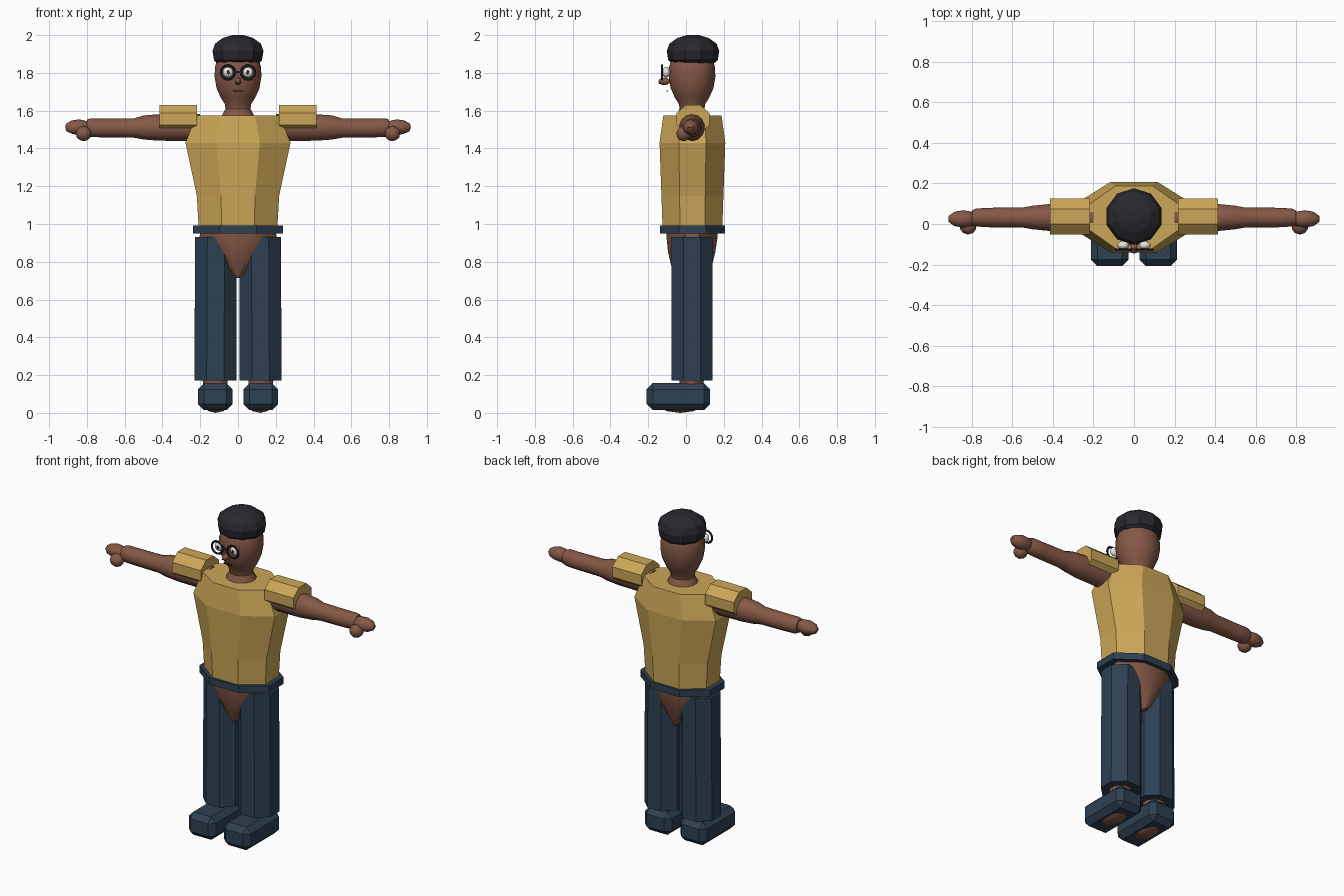
import bpy, bmesh, math
from mathutils import Matrix, Vector

if "Cube" in bpy.data.objects:
    bpy.data.objects.remove(bpy.data.objects["Cube"])


def material(name, rgb):
    m = bpy.data.materials.new(name)
    m.diffuse_color = (*rgb, 1)
    m.use_nodes = True
    m.node_tree.nodes["Principled BSDF"].inputs["Base Color"].default_value = m.diffuse_color
    return m


SKIN = material("brown skin", (0.235, 0.098, 0.062))
GOLD = material("mustard cloth", (0.60, 0.385, 0.095))
NAVY = material("navy cloth", (0.027, 0.052, 0.085))
BLACK = material("soft black", (0.022, 0.021, 0.028))
WHITE = material("eye white", (0.80, 0.78, 0.72))


def finish(name, bm, mat, mirror=False, smooth=False):
    bmesh.ops.recalc_face_normals(bm, faces=bm.faces)
    me = bpy.data.meshes.new(name)
    bm.to_mesh(me)
    bm.free()
    me.materials.append(mat)
    ob = bpy.data.objects.new(name, me)
    bpy.context.collection.objects.link(ob)
    if mirror:
        ob.modifiers.new("mirror", 'MIRROR')
    if smooth:
        bpy.ops.object.select_all(action='DESELECT')
        ob.select_set(True)
        bpy.context.view_layer.objects.active = ob
        bpy.ops.object.shade_smooth_by_angle(angle=math.radians(30))
    return ob


def loft(name, rings, n, mat, axis='z', closed_loop=False, **kw):
    """Rings are (position on axis, centre u, centre v, half size u, half size v)."""
    bm = bmesh.new()
    k = 1 / math.cos(math.pi / n)
    loops = []
    for p, cu, cv, ru, rv in rings:
        loop = []
        for i in range(n):
            a = 2 * math.pi * (i + 0.5) / n
            u, v = cu + k * ru * math.cos(a), cv + k * rv * math.sin(a)
            loop.append(bm.verts.new((u, v, p) if axis == 'z' else (p, u, v)))
        loops.append(loop)
    pairs = list(zip(loops, loops[1:]))
    if closed_loop:
        pairs.append((loops[-1], loops[0]))
    for a, b in pairs:
        for i in range(n):
            j = (i + 1) % n
            bm.faces.new((a[i], a[j], b[j], b[i]))
    if not closed_loop:
        bm.faces.new(loops[0])
        bm.faces.new(loops[-1])
    return finish(name, bm, mat, **kw)


def ball(name, centre, size, mat, detail=2, **kw):
    bm = bmesh.new()
    bmesh.ops.create_icosphere(bm, subdivisions=detail, radius=1)
    bm.transform(Matrix.Translation(centre) @ Matrix.Diagonal((*size, 1)))
    return finish(name, bm, mat, **kw)


def box(name, lo, hi, mat, bevel=0, **kw):
    lo, hi = Vector(lo), Vector(hi)
    bm = bmesh.new()
    bmesh.ops.create_cube(bm, size=1)
    bm.transform(Matrix.Translation((lo + hi) / 2) @ Matrix.Diagonal((*(hi - lo), 1)))
    if bevel:
        bmesh.ops.bevel(bm, geom=bm.edges[:], offset=bevel, segments=1, affect='EDGES')
    return finish(name, bm, mat, **kw)


# Shirt body and its short sleeves
CY = 0.034
loft("shirt", [(0.975, 0, CY, 0.208, 0.158), (1.15, 0, CY, 0.218, 0.164),
               (1.43, 0, CY, 0.278, 0.174), (1.575, 0, CY, 0.22, 0.154)], 8, GOLD)
loft("sleeve", [(0.218, 0.037, 1.555, 0.088, 0.076),
                (0.415, 0.037, 1.555, 0.088, 0.076)], 8, GOLD, axis='x', mirror=True)

# Waistband as a closed ring
loft("waistband", [(0.95, 0, CY, 0.238, 0.172), (0.992, 0, CY, 0.238, 0.172),
                   (0.992, 0, CY, 0.2, 0.15), (0.95, 0, CY, 0.2, 0.15)],
     8, NAVY, closed_loop=True)

# Hips showing between the trouser legs
loft("hips", [(0.715, 0, 0.03, 0.02, 0.085), (0.78, 0, 0.03, 0.085, 0.108),
              (0.85, 0, 0.03, 0.15, 0.125), (0.93, 0, 0.032, 0.203, 0.135),
              (0.985, 0, 0.032, 0.2, 0.138)], 12, SKIN, smooth=True)

# Trouser legs, ankles, feet and shoes
loft("trouser_leg", [(0.172, 0.12, 0.032, 0.111, 0.108),
                     (0.93, 0.117, 0.032, 0.11, 0.108)], 8, NAVY, mirror=True)
loft("ankle", [(0.1, 0.12, 0.03, 0.06, 0.06), (0.2, 0.122, 0.03, 0.068, 0.066)],
     12, SKIN, mirror=True, smooth=True)
ball("foot", (0.12, -0.03, 0.06), (0.08, 0.14, 0.06), SKIN, mirror=True, smooth=True)
box("shoe", (0.028, -0.208, 0.015), (0.212, 0.128, 0.157), NAVY, 0.032, mirror=True)

# Arms tapering to rounded fists
loft("arm", [(0.2, 0.032, 1.51, 0.066, 0.07), (0.42, 0.032, 1.511, 0.066, 0.068),
             (0.50, 0.032, 1.511, 0.058, 0.062), (0.55, 0.032, 1.508, 0.049, 0.05),
             (0.72, 0.032, 1.508, 0.048, 0.048), (0.78, 0.032, 1.51, 0.044, 0.048),
             (0.80, 0.03, 1.512, 0.036, 0.04)], 14, SKIN, axis='x', mirror=True, smooth=True)
ball("fist", (0.842, 0.025, 1.512), (0.077, 0.043, 0.042), SKIN, mirror=True, smooth=True)
ball("thumb", (0.818, -0.012, 1.478), (0.042, 0.04, 0.04), SKIN, mirror=True, smooth=True)

# Neck and head in one turned shape
profile = [(1.55, 0.095), (1.58, 0.082), (1.61, 0.066), (1.635, 0.07), (1.67, 0.092),
           (1.72, 0.114), (1.78, 0.124), (1.83, 0.122), (1.88, 0.108), (1.92, 0.08)]
loft("head", [(z, 0, 0.032, r, r * 0.97) for z, r in profile], 14, SKIN, smooth=True)

# Faceted hair cap
profile = [(1.853, 0.112), (1.868, 0.127), (1.915, 0.135), (1.955, 0.121),
           (1.985, 0.08), (2.0, 0.03)]
loft("hair", [(z, 0, 0.037, r, r * 0.98) for z, r in profile], 10, BLACK)

# Eyes and pupils
ball("eye", (0.053, -0.105, 1.803), (0.029, 0.022, 0.029), WHITE, mirror=True, smooth=True)
ball("pupil", (0.051, -0.125, 1.803), (0.009, 0.005, 0.012), BLACK, 1, mirror=True)

# Round spectacles
bm = bmesh.new()
N, M = 20, 6
grid = []
for i in range(N):
    a = 2 * math.pi * i / N
    row = []
    for j in range(M):
        b = 2 * math.pi * j / M
        r = 0.037 + 0.007 * math.cos(b)
        row.append(bm.verts.new((0.053 + r * math.cos(a), -0.126 + 0.006 * math.sin(b),
                                 1.803 + r * math.sin(a))))
    grid.append(row)
for i in range(N):
    for j in range(M):
        p, q, k = grid[i], grid[(i + 1) % N], (j + 1) % M
        bm.faces.new((p[j], q[j], q[k], p[k]))
finish("spectacle_rim", bm, BLACK, mirror=True, smooth=True)
box("spectacle_bridge", (-0.018, -0.131, 1.80), (0.018, -0.121, 1.811), BLACK)

# Nose and mouth
ball("nose", (0, -0.115, 1.755), (0.018, 0.032, 0.02), SKIN, smooth=True)
ball("nostril", (0.009, -0.138, 1.745), (0.005, 0.006, 0.005), BLACK, 1, mirror=True)
box("mouth", (-0.026, -0.104, 1.702), (0.026, -0.095, 1.708), BLACK)
